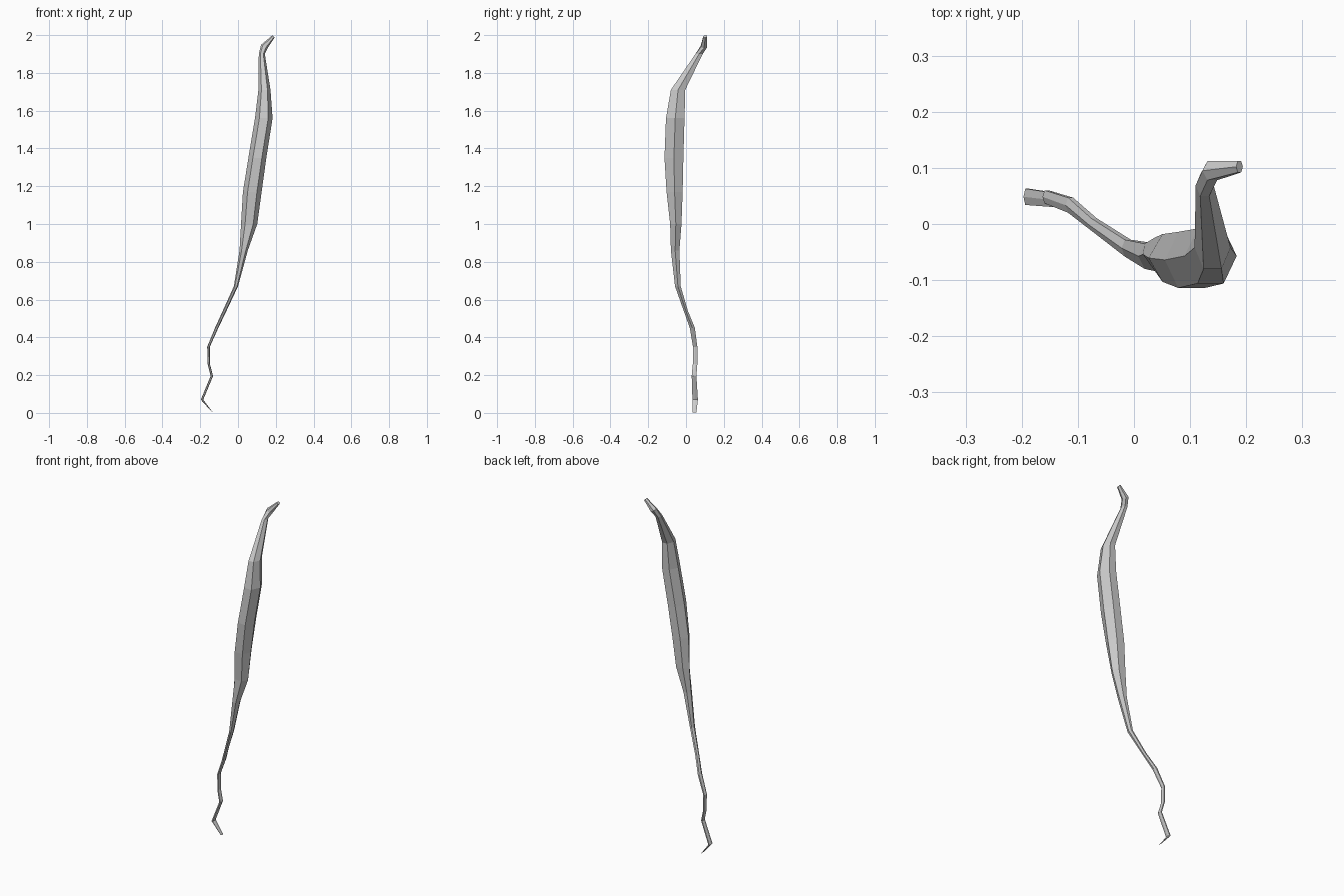
import bpy, bmesh, math

# Cross-sections: height, x min, x max, y min, y max, tilt (dz/dx)
rings = [
    (0.005, -0.142, -0.132, 0.035, 0.055, -0.8),
    (0.07, -0.197, -0.184, 0.034, 0.063, 0),
    (0.195, -0.145, -0.132, 0.030, 0.055, 0),
    (0.26, -0.161, -0.149, 0.036, 0.060, 0),
    (0.35, -0.163, -0.149, 0.037, 0.060, 0),
    (0.45, -0.122, -0.104, 0.020, 0.047, 0),
    (0.54, -0.081, -0.061, -0.012, 0.010, 0),
    (0.67, -0.022, 0.000, -0.058, -0.028, 0),
    (0.86, 0.008, 0.052, -0.080, -0.035, 0),
    (1.00, 0.016, 0.102, -0.084, -0.024, 0),
    (1.17, 0.026, 0.125, -0.103, -0.018, 0),
    (1.35, 0.055, 0.150, -0.114, -0.014, 0),
    (1.56, 0.090, 0.183, -0.106, -0.008, 0),
    (1.71, 0.108, 0.172, -0.080, -0.004, 0),
    (1.90, 0.110, 0.142, 0.050, 0.088, 0),
    (1.94, 0.122, 0.157, 0.078, 0.112, -0.5),
    (1.993, 0.182, 0.194, 0.092, 0.112, -1.0),
]
SIDES = 6

# Six-sided tapering strand lofted through the cross-sections
bm = bmesh.new()
loops = []
for z, x0, x1, y0, y1, tilt in rings:
    loop = []
    for i in range(SIDES):
        a = 2 * math.pi * i / SIDES
        dx = (x1 - x0) / 2 * math.cos(a)
        dy = (y1 - y0) / 2 * math.sin(a) / math.sin(math.pi / 3)
        loop.append(bm.verts.new(((x0 + x1) / 2 + dx, (y0 + y1) / 2 + dy, z + tilt * dx)))
    loops.append(loop)

for a, b in zip(loops, loops[1:]):
    for i in range(SIDES):
        j = (i + 1) % SIDES
        bm.faces.new((a[i], a[j], b[j], b[i]))

# End caps
bm.faces.new(loops[0][::-1])
bm.faces.new(loops[-1])
bmesh.ops.recalc_face_normals(bm, faces=bm.faces)

mesh = bpy.data.meshes.new("twisted_strand")
bm.to_mesh(mesh)
bm.free()
bpy.context.collection.objects.link(bpy.data.objects.new("twisted_strand", mesh))
